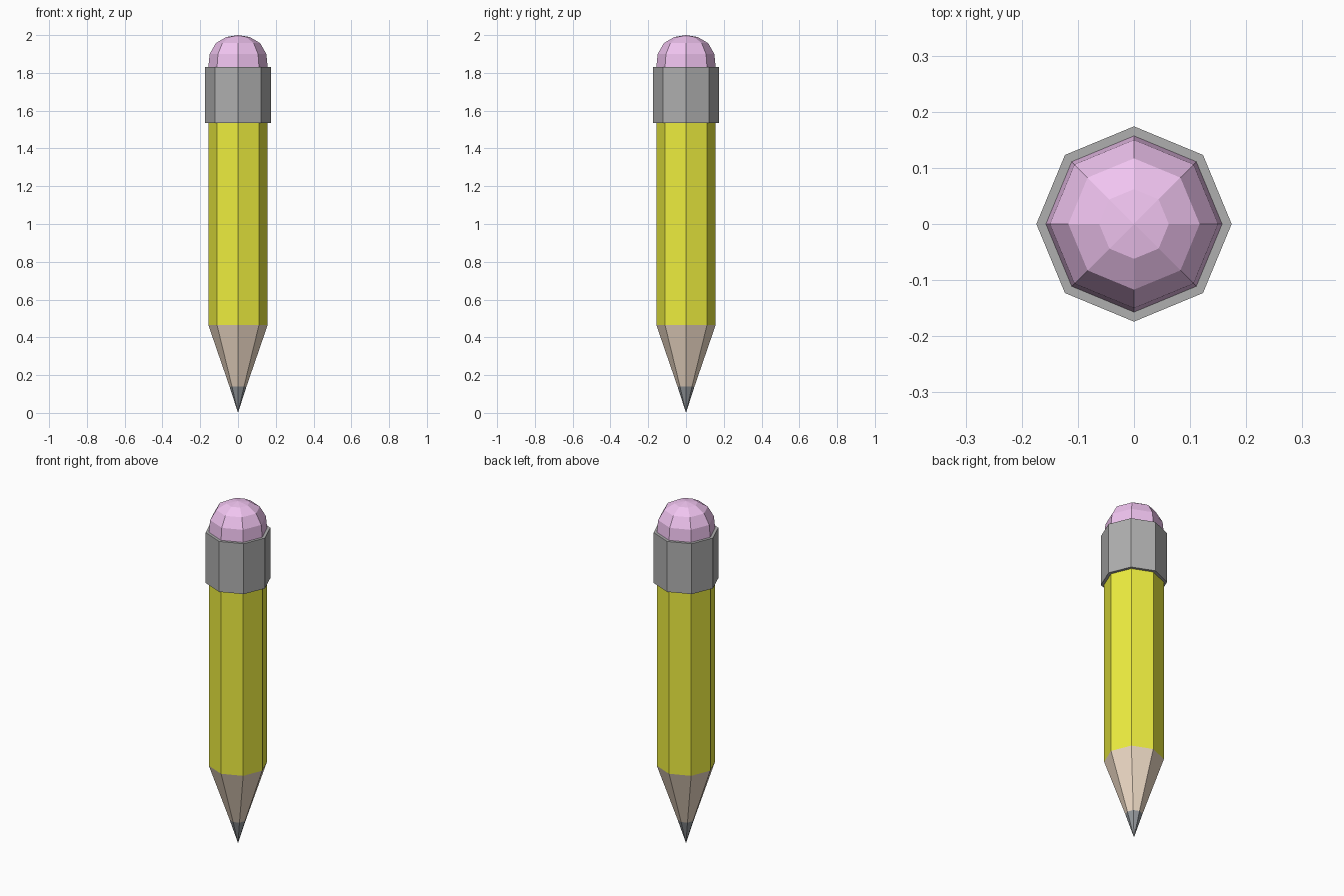
import bpy, bmesh
from math import cos, sin, tau

if "Cube" in bpy.data.objects:
    bpy.data.objects.remove(bpy.data.objects["Cube"])

SIDES = 8


def lathe(name, profile, color):
    """Revolve (radius, z) points, listed bottom to top, into a flat-faced octagonal part."""
    bm = bmesh.new()
    rings = []
    for r, z in profile:
        n = SIDES if r > 0 else 1
        rings.append([bm.verts.new((r * cos(tau * i / SIDES), r * sin(tau * i / SIDES), z))
                      for i in range(n)])
    for a, b in zip(rings, rings[1:]):
        for i in range(SIDES):
            j = (i + 1) % SIDES
            quad = [a[i % len(a)], a[j % len(a)], b[j % len(b)], b[i % len(b)]]
            bm.faces.new(list(dict.fromkeys(quad)))
    mesh = bpy.data.meshes.new(name)
    bm.to_mesh(mesh)
    bm.free()
    obj = bpy.data.objects.new(name, mesh)
    bpy.context.collection.objects.link(obj)
    mat = bpy.data.materials.new(name + "_color")
    mat.diffuse_color = (*color, 1)
    mat.use_nodes = True
    mat.node_tree.nodes["Principled BSDF"].inputs["Base Color"].default_value = mat.diffuse_color
    mesh.materials.append(mat)
    return obj


R = 0.157        # barrel radius
FERRULE = 0.174  # metal band radius

# Sharpened point: graphite tip and bare wood cone
lathe("lead_tip", [(0, 0), (0.045, 0.14)], (0.3, 0.32, 0.34))
lathe("wood_cone", [(0.045, 0.14), (R, 0.465)], (0.85, 0.7, 0.56))

# Painted barrel
lathe("barrel", [(R, 0.465), (R, 1.535)], (0.85, 0.85, 0.05))

# Metal band with flat rims above and below
lathe("ferrule", [(R, 1.535), (FERRULE, 1.535), (FERRULE, 1.83), (R, 1.83)],
      (0.43, 0.43, 0.43))

# Domed eraser
lathe("eraser", [(R, 1.83), (0.15, 1.9), (0.117, 1.958), (0.062, 1.99), (0, 2)],
      (0.87, 0.55, 0.87))
